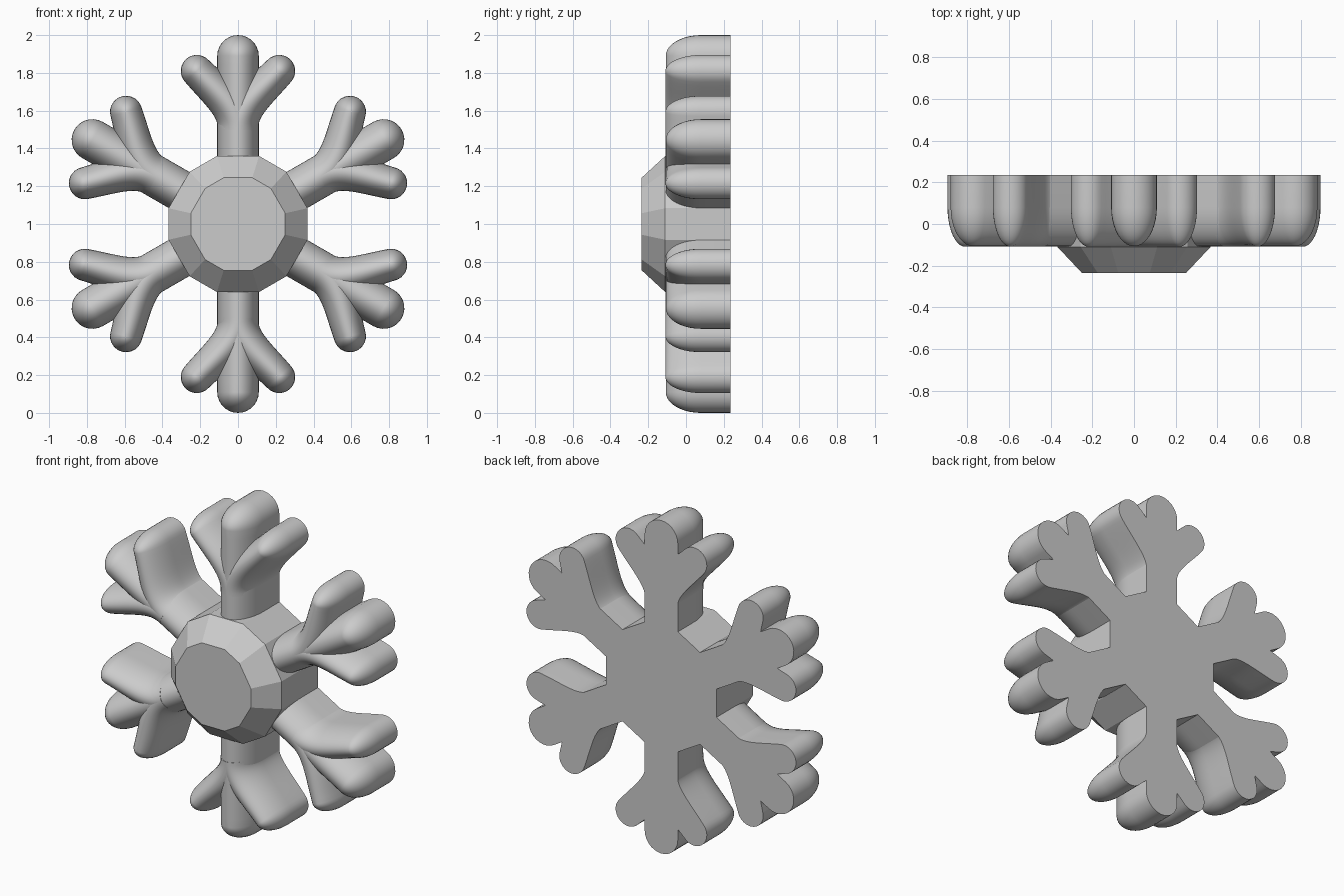
import bpy, bmesh
from math import sin, cos, pi, radians
from mathutils import Vector, Matrix
from mathutils.geometry import interpolate_bezier

if "Cube" in bpy.data.objects:
    bpy.data.objects.remove(bpy.data.objects["Cube"])

BACK = 0.235


def finish(bm, name):
    bmesh.ops.remove_doubles(bm, verts=bm.verts, dist=1e-5)
    bmesh.ops.recalc_face_normals(bm, faces=bm.faces)
    mesh = bpy.data.meshes.new(name)
    bm.to_mesh(mesh)
    bm.free()
    return mesh


def place(mesh, name, angle=0.0):
    ob = bpy.data.objects.new(name, mesh)
    ob.location.z = 1.0
    ob.rotation_euler.y = angle
    bpy.context.collection.objects.link(ob)
    return ob


def stack(bm, rings, cap_front):
    """Skin a list of closed outlines from the back to the front."""
    loops = [[bm.verts.new(p) for p in ring] for ring in rings]
    n = len(loops[0])
    bm.faces.new(loops[0])
    for a, b in zip(loops, loops[1:]):
        for i in range(n):
            j = (i + 1) % n
            bm.faces.new((a[i], a[j], b[j], b[i]))
    if cap_front:
        bm.faces.new(loops[-1])


def ridge(bm, path, r0, r1, front):
    """Flat-backed branch with an oval front and a round tip."""
    n = len(path)
    side = []
    for i, p in enumerate(path):
        t = (path[min(i + 1, n - 1)] - path[max(i - 1, 0)]).normalized()
        side.append((p, Vector((t.z, 0, -t.x)), r0 + (r1 - r0) * i / (n - 1)))
    tip, nrm, r = side[-1]
    tan = Vector((-nrm.z, 0, nrm.x))
    outline = [(p, d * q) for p, d, q in side[:-1]]
    outline += [(tip, (nrm * cos(pi * k / 14) + tan * sin(pi * k / 14)) * r) for k in range(15)]
    outline += [(p, -d * q) for p, d, q in reversed(side[:-1])]
    shoulder = 0.08
    levels = [(1.0, BACK)]
    for k in range(11):
        a = pi / 2 * k / 10
        levels.append((cos(a) if k < 10 else 0.0, shoulder + (front - shoulder) * sin(a)))
    stack(bm, [[p + o * s + Vector((0, y, 0)) for p, o in outline] for s, y in levels], False)


# Arm: straight stem with a middle finger, plus two curved side fingers
bm = bmesh.new()
stem = [Vector((0, 0, 0.30 + 0.59 * i / 12)) for i in range(13)]
ridge(bm, stem, 0.11, 0.11, -0.107)
for s in (-1, 1):
    curve = interpolate_bezier(Vector((0, 0, 0.50)), Vector((0, 0, 0.62)),
                               Vector((s * 0.11, 0, 0.695)), Vector((s * 0.218, 0, 0.81)), 18)
    ridge(bm, curve, 0.109, 0.085, -0.109)
arm = finish(bm, "arm")
arm.shade_smooth()
arm.set_sharp_from_angle(angle=radians(40))
for i in range(6):
    place(arm, f"arm_{i + 1}", i * pi / 3)

# Hub: twelve-sided block with a bevelled front
bm = bmesh.new()
angles = [radians(60 * i + d) for i in range(6) for d in (-17.2, 17.2)]
stack(bm, [[(0.377 * k * sin(a), y, 0.377 * k * cos(a)) for a in angles]
           for k, y in ((1, BACK), (1, -0.11), (0.68, -0.235))], True)
place(finish(bm, "hub"), "hub")
